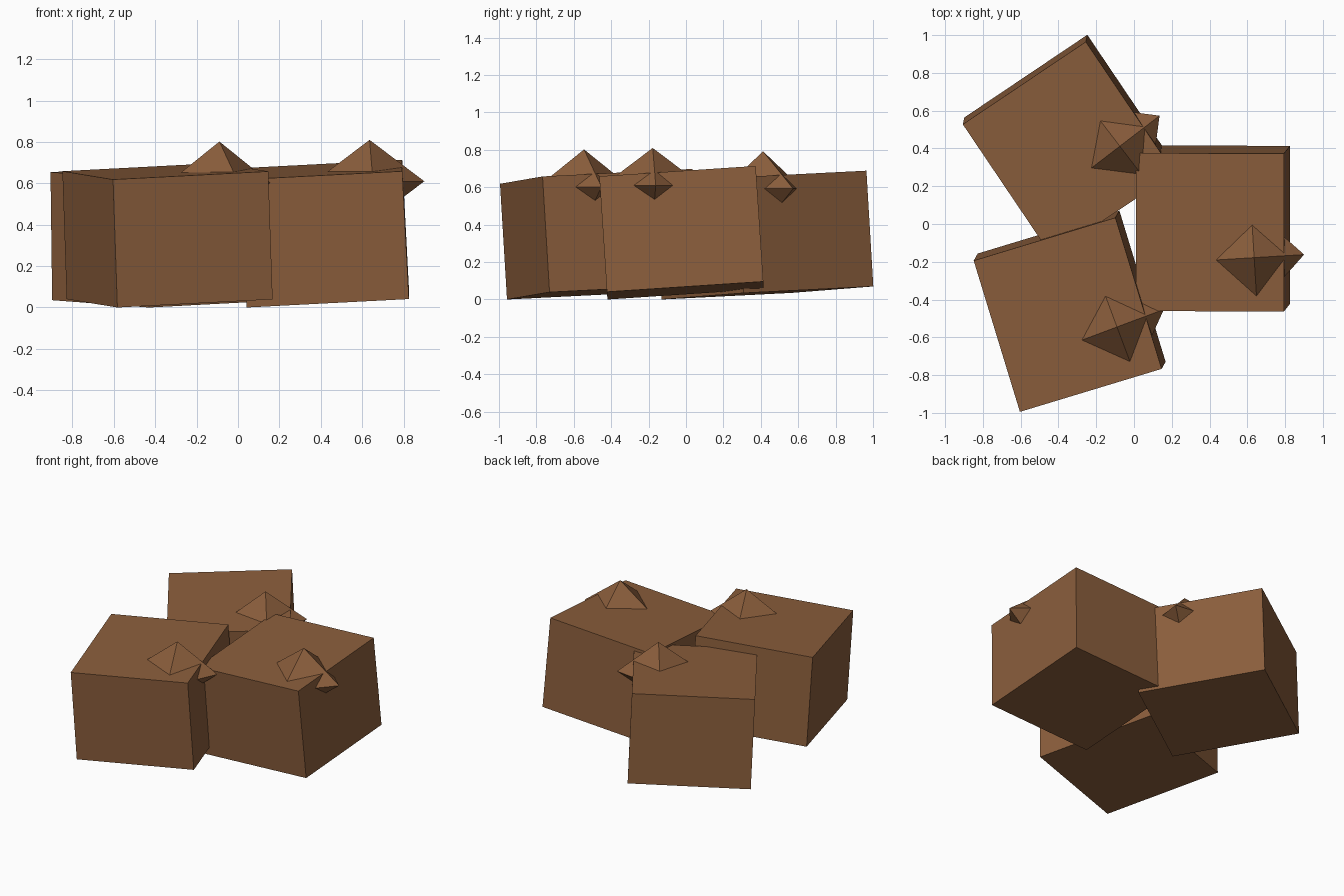
import bpy, bmesh, math
from mathutils import Matrix, Vector

if "Cube" in bpy.data.objects:
    bpy.data.objects.remove(bpy.data.objects["Cube"])

brown = bpy.data.materials.new("clay brown")
brown.diffuse_color = (0.258, 0.112, 0.045, 1)
brown.use_nodes = True
brown.node_tree.nodes["Principled BSDF"].inputs["Base Color"].default_value = brown.diffuse_color

SIZE = Vector((0.785, 0.838, 0.62))     # shared block size
KNOB = Vector((0.265, 0.265, 0.20))     # half widths of the eight-sided knob


def finish(name, bm):
    bmesh.ops.recalc_face_normals(bm, faces=bm.faces)
    mesh = bpy.data.meshes.new(name)
    bm.to_mesh(mesh)
    bm.free()
    mesh.materials.append(brown)
    obj = bpy.data.objects.new(name, mesh)
    bpy.context.collection.objects.link(obj)
    return obj


def block(name, corner, yaw, pitch, roll):
    """Tilted box placed by its lowest front-left corner."""
    bm = bmesh.new()
    bmesh.ops.create_cube(bm, size=1)
    bmesh.ops.translate(bm, verts=bm.verts, vec=(0.5, 0.5, 0.5))
    bmesh.ops.scale(bm, verts=bm.verts, vec=SIZE)
    obj = finish(name, bm)
    obj.matrix_world = (Matrix.Translation(corner) @ Matrix.Rotation(yaw, 4, 'Z')
                        @ Matrix.Rotation(pitch, 4, 'X') @ Matrix.Rotation(-roll, 4, 'Y'))


def knob(name, centre, yaw):
    """Octahedron half sunk into the block's top edge."""
    bm = bmesh.new()
    ring = [bm.verts.new((KNOB.x * x, KNOB.y * y, 0))
            for x, y in ((1, 0), (0, 1), (-1, 0), (0, -1))]
    for z in (KNOB.z, -KNOB.z):
        tip = bm.verts.new((0, 0, z))
        for i in range(4):
            bm.faces.new((ring[i], ring[(i + 1) % 4], tip))
    obj = finish(name, bm)
    obj.matrix_world = Matrix.Translation(centre) @ Matrix.Rotation(yaw, 4, 'Z')


# name, lowest corner, yaw in degrees, pitch, roll, knob centre
STACK = (
    ("right", (0.042, -0.42, 0.0), 0, 0.066, 0.052, (0.636, -0.178, 0.61)),
    ("front", (-0.583, -0.957, 0.0), 17, 0.048, 0.050, (-0.09, -0.545, 0.602)),
    ("back", (-0.43, -0.13, 0.0), 34, 0.042, 0.044, (-0.075, 0.412, 0.592)),
)
for side, corner, yaw, pitch, roll, centre in STACK:
    block(side + "_block", corner, math.radians(yaw), pitch, roll)
    knob(side + "_knob", centre, math.radians(yaw + 3.5))
